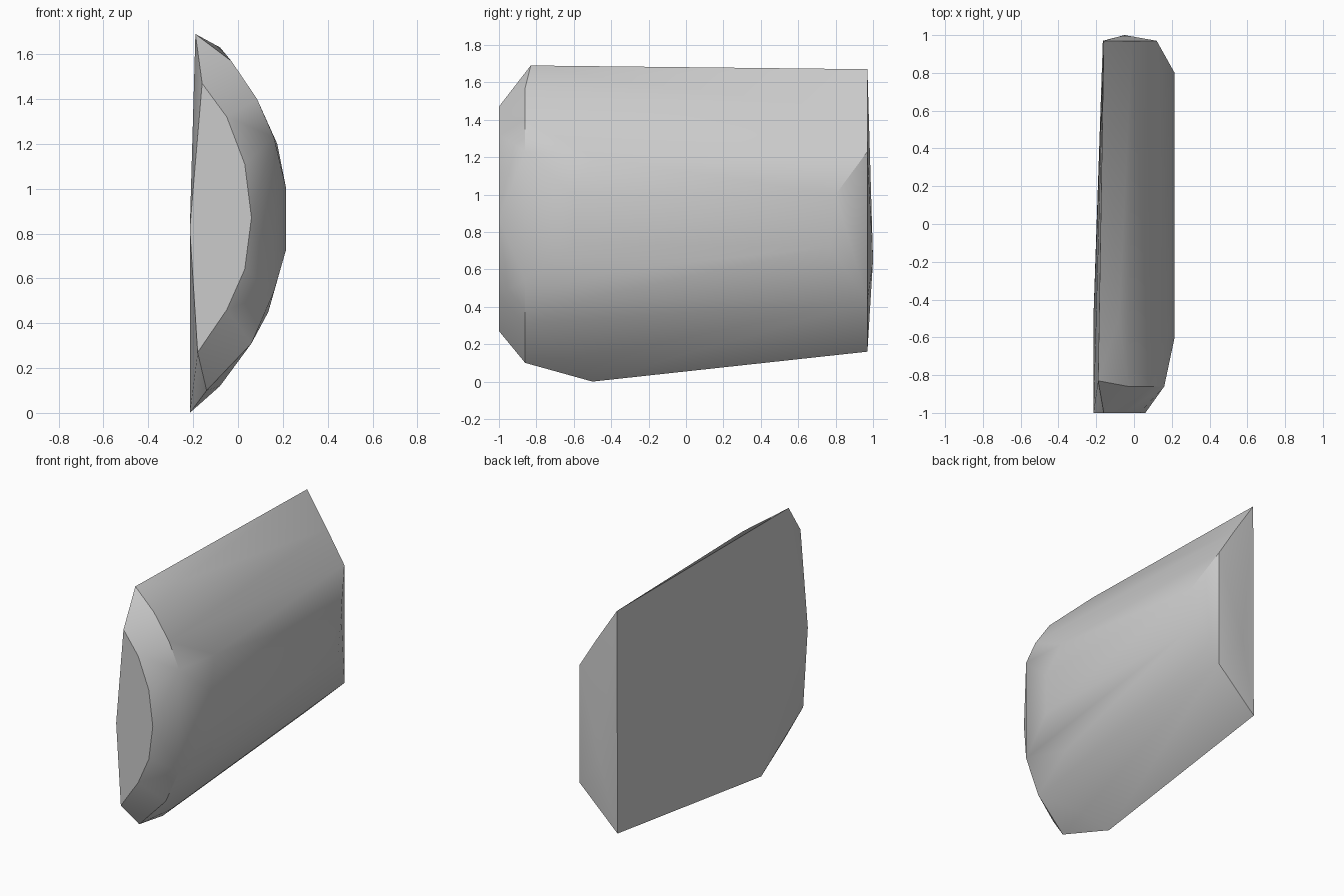
import bpy
import bmesh
import math

# Remove the default object
default = bpy.data.objects.get("Cube")
if default:
    bpy.data.objects.remove(default, do_unlink=True)


def make_material(name, colour):
    material = bpy.data.materials.new(name)
    material.use_nodes = True
    material.diffuse_color = colour
    material.node_tree.nodes["Principled BSDF"].inputs["Base Color"].default_value = colour
    return material


def section(y, outline):
    """Place an outline of (x, z) points at depth y."""
    return [(x, y, z) for x, z in outline]


# Front cap, an arched outline
front_cap = section(-1, [(-.16, 1.47), (-.05, 1.32), (.03, 1.11), (.06, .87),
                         (.03, .64), (-.05, .46), (-.18, .27), (-.215, .82)])

# Front shoulder, where the bevel meets the arched body
front_shoulder = section(-.86, [(-.03, 1.57), (.085, 1.4), (.16, 1.23),
                                (.16, .54), (.06, .31), (-.14, .1)])
front_peak = [(-.19, -.83, 1.69)]

# Fullest part of the body and its lower keel
body = section(-.6, [(.215, 1), (.215, .73), (-.08, .12)])
body += section(-.5, [(-.08, 1.63), (.175, 1.2), (.135, .45), (-.215, 0)])

# Rear bevel, rear rim and shallow rear point
rear_bevel = [(.215, .8, 1), (.212, .77, .72)]
rear_rim = section(.97, [(-.16, 1.67), (-.01, 1.44), (.12, 1.23),
                         (.12, .43), (-.165, .16)])
rear_point = [(-.05, 1, .65)]

# Wrap one solid shell around all of the sections
bm = bmesh.new()
for point in (front_cap + front_shoulder + front_peak + body
              + rear_bevel + rear_rim + rear_point):
    bm.verts.new(point)
hull = bmesh.ops.convex_hull(bm, input=bm.verts[:])
unused = {v for v in hull["geom_interior"] + hull["geom_unused"]
          if isinstance(v, bmesh.types.BMVert)}
bmesh.ops.delete(bm, geom=list(unused), context="VERTS")
bmesh.ops.dissolve_limit(bm, angle_limit=math.radians(1),
                         verts=bm.verts[:], edges=bm.edges[:])
bmesh.ops.recalc_face_normals(bm, faces=bm.faces[:])

mesh = bpy.data.meshes.new("arched_block")
bm.to_mesh(mesh)
bm.free()
mesh.materials.append(make_material("light grey", (.6, .6, .6, 1)))
block = bpy.data.objects.new("arched_block", mesh)
bpy.context.collection.objects.link(block)

# Smooth the arch while keeping the rims crisp
bpy.ops.object.select_all(action="DESELECT")
block.select_set(True)
bpy.context.view_layer.objects.active = block
bpy.ops.object.shade_smooth_by_angle(angle=math.radians(30))
